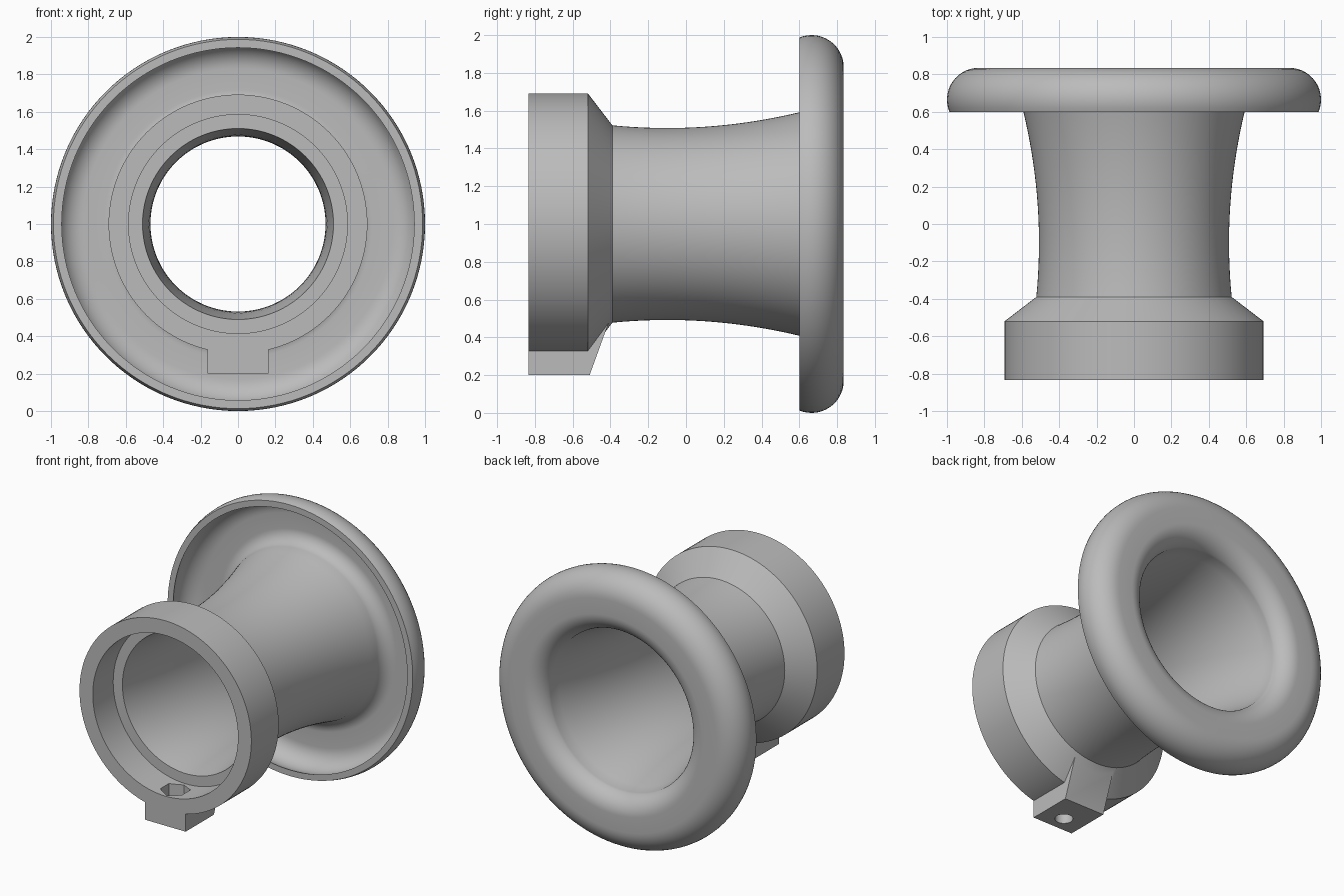
import bpy, bmesh, math
from mathutils import Vector

if "Cube" in bpy.data.objects:
    bpy.data.objects.remove(bpy.data.objects["Cube"])

AXIS_Z = 1.0          # height of the horizontal centre line
SEGMENTS = 128

grey = bpy.data.materials.new("plain grey")
grey.use_nodes = True
colour = (0.5, 0.5, 0.5, 1)
grey.diffuse_color = colour
grey.node_tree.nodes["Principled BSDF"].inputs["Base Color"].default_value = colour


def finish(name, bm):
    bmesh.ops.recalc_face_normals(bm, faces=bm.faces)
    mesh = bpy.data.meshes.new(name)
    bm.to_mesh(mesh)
    bm.free()
    obj = bpy.data.objects.new(name, mesh)
    bpy.context.collection.objects.link(obj)
    mesh.materials.append(grey)
    return obj


def lathe(name, profile):
    """Spin a closed (y, radius) outline around the horizontal centre line."""
    bm = bmesh.new()
    rings = []
    for i in range(SEGMENTS):
        a = math.tau * i / SEGMENTS
        rings.append([bm.verts.new((r * math.sin(a), y, AXIS_Z + r * math.cos(a)))
                      for y, r in profile])
    n = len(profile)
    for i, ring in enumerate(rings):
        nxt = rings[(i + 1) % SEGMENTS]
        for j in range(n):
            k = (j + 1) % n
            bm.faces.new((ring[j], ring[k], nxt[k], nxt[j]))
    return finish(name, bm)


def arc(cy, cr, radius, start, end, steps=14):
    """Points on a circle in (y, radius) space; angle 0 points along +y."""
    angles = [math.radians(start + (end - start) * i / steps) for i in range(steps + 1)]
    return [(cy + radius * math.cos(a), cr + radius * math.sin(a)) for a in angles]


def throat(base, start, end, steps=20):
    """Gently waisted tube wall."""
    ys = [start + (end - start) * i / steps for i in range(steps + 1)]
    return [(y, base + 0.17 * (y + 0.1) ** 2) for y in ys]


def prism(name, sides, radius, z0, z1, y):
    bpy.ops.mesh.primitive_cylinder_add(vertices=sides, radius=radius, depth=z1 - z0,
                                        location=(0, y, (z0 + z1) / 2))
    obj = bpy.context.object
    obj.name = name
    obj.data.materials.append(grey)
    return obj


def boolean(target, tool, operation):
    mod = target.modifiers.new(operation.lower(), 'BOOLEAN')
    mod.object = tool
    mod.operation = operation
    mod.solver = 'EXACT'
    bpy.context.view_layer.objects.active = target
    bpy.ops.object.modifier_apply(modifier=mod.name)
    bpy.data.objects.remove(tool)


# Trumpet body: collar, cone, waisted tube and rolled lip in one thin wall
lip_y, lip_r = 0.665, 0.83
lip_end = math.degrees(math.acos((0.6 - lip_y) / 0.17))
lip_start = math.degrees(math.acos((0.6 - lip_y) / 0.13))
profile = [(-0.835, 0.585), (-0.835, 0.692), (-0.52, 0.692)]
profile += throat(0.508, -0.39, 0.71)
profile += arc(0.695, 0.718, 0.10, -76, 0)
profile += arc(lip_y, lip_r, 0.13, 0, lip_start)
profile += arc(lip_y, lip_r, 0.17, lip_end, 0)
profile += arc(0.695, 0.718, 0.14, 0, -76)
profile += throat(0.468, 0.72, -0.6)
profile += [(-0.6, 0.585)]
body = lathe("trumpet_body", profile)

# Clamp lug under the collar, with a sloped back
bm = bmesh.new()
outline = [(-0.835, 0.2), (-0.51, 0.2), (-0.405, 0.49), (-0.835, 0.49)]
face = bm.faces.new([bm.verts.new((-0.163, y, z)) for y, z in outline])
extruded = bmesh.ops.extrude_face_region(bm, geom=[face])["geom"]
bmesh.ops.translate(bm, vec=Vector((0.326, 0, 0)),
                    verts=[v for v in extruded if isinstance(v, bmesh.types.BMVert)])
lug = finish("clamp_lug", bm)

# Keep the lug out of the bore, then join it to the body
clearance = lathe("bore_clearance", [(-1.0, 0.1), (-1.0, 0.63), (-0.57, 0.63),
                                     (-0.57, 0.53), (-0.3, 0.53), (-0.3, 0.1)])
boolean(lug, clearance, 'DIFFERENCE')
boolean(body, lug, 'UNION')

# Nut pocket and screw hole through the lug
boolean(body, prism("nut_pocket", 6, 0.10, 0.30, 0.6, -0.72), 'DIFFERENCE')
boolean(body, prism("screw_hole", 32, 0.06, 0.1, 0.4, -0.72), 'DIFFERENCE')

bpy.ops.object.select_all(action='DESELECT')
body.select_set(True)
bpy.context.view_layer.objects.active = body
bpy.ops.object.shade_smooth_by_angle(angle=math.radians(25))
